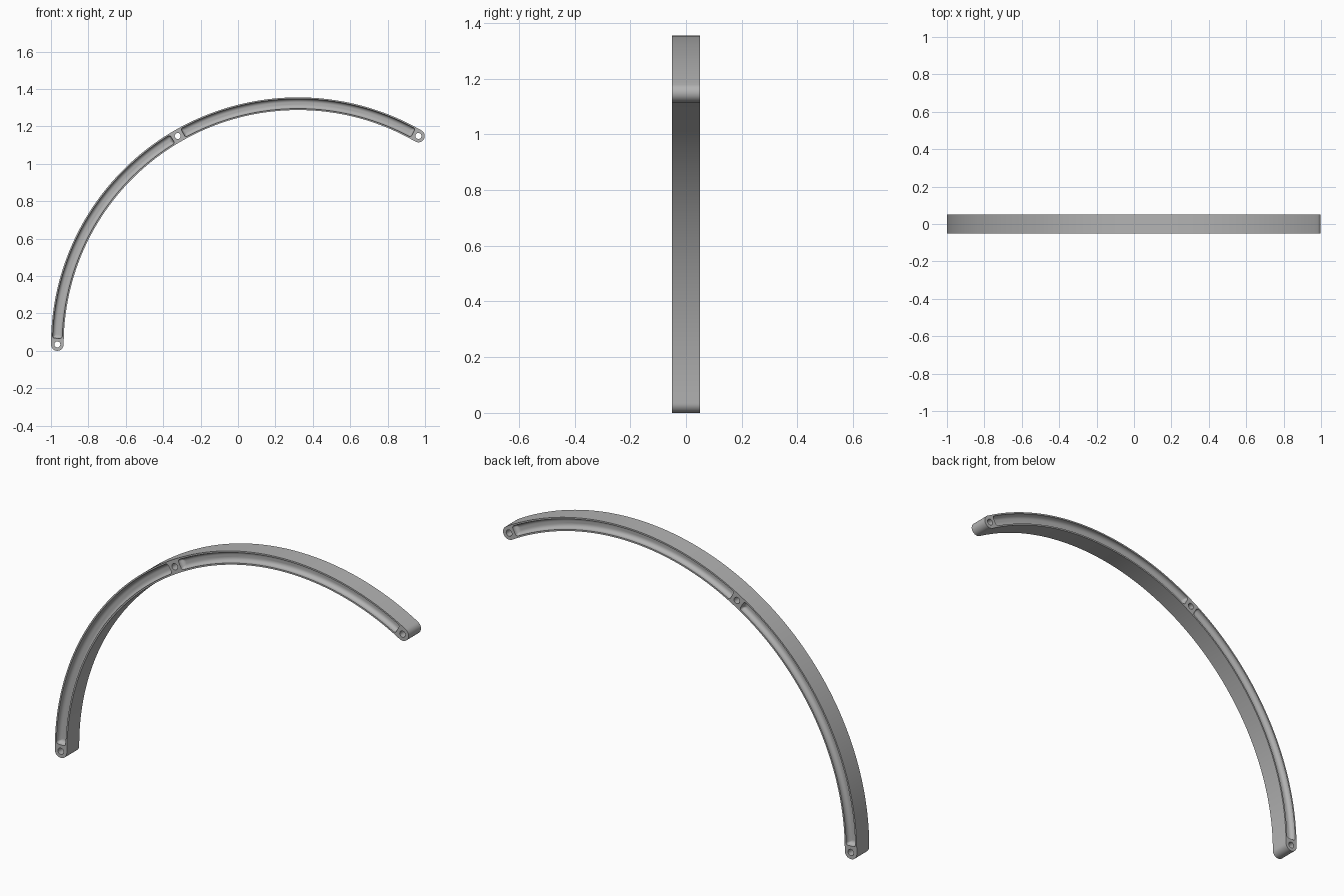
import bpy, bmesh, math
from mathutils import Vector

cube = bpy.data.objects.get("Cube")
if cube:
    bpy.data.objects.remove(cube, do_unlink=True)

R, HALF, DEPTH = 1.287, 0.034, 0.05      # arc radius, half beam width, half thickness
CX, CZ = 0.321, 0.034                    # arc centre
A0, AM, A1 = (math.radians(a) for a in (60, 120, 180))
GROOVE_HALF, GROOVE_DEPTH, FILLET, CORNER = 0.026, 0.026, 0.02, 0.012
BOSS = 0.033                             # solid length kept beside each hole
HOLE = 0.016

metal = bpy.data.materials.new("grey metal")
metal.use_nodes = True
grey = (0.45, 0.45, 0.45, 1)
metal.diffuse_color = grey
metal.node_tree.nodes["Principled BSDF"].inputs["Base Color"].default_value = grey


def on_arc(angle, offset, y):
    r = R + offset
    return Vector((CX + r * math.cos(angle), y, CZ + r * math.sin(angle)))


def loft(name, loops):
    """Closed solid through equal-length loops, capped at both ends."""
    bm = bmesh.new()
    rings = [[bm.verts.new(p) for p in loop] for loop in loops]
    n = len(rings[0])
    for a, b in zip(rings, rings[1:]):
        for i in range(n):
            bm.faces.new((a[i], a[(i + 1) % n], b[(i + 1) % n], b[i]))
    bm.faces.new(rings[0])
    bm.faces.new(rings[-1])
    bmesh.ops.recalc_face_normals(bm, faces=bm.faces)
    mesh = bpy.data.meshes.new(name)
    bm.to_mesh(mesh)
    bm.free()
    mesh.materials.append(metal)
    obj = bpy.data.objects.new(name, mesh)
    bpy.context.collection.objects.link(obj)
    return obj


def slot(a_start, a_end, half, corner, y, steps=60):
    """Rounded rectangle bent along the arc."""
    pts = []
    s0, s1 = a_start * R, a_end * R
    corners = ((s1 - corner, half - corner, 0), (s0 + corner, half - corner, 1),
               (s0 + corner, corner - half, 2), (s1 - corner, corner - half, 3))
    for k, (s, v, quarter) in enumerate(corners):
        for i in range(9):
            t = (quarter + i / 8) * math.pi / 2
            pts.append((s + corner * math.cos(t), v + corner * math.sin(t)))
        # long edges follow the arc, short ends stay straight
        if k in (0, 2):
            s_next = corners[k + 1][0]
            edge = pts[-1][1]
            pts += [(s + (s_next - s) * i / steps, edge) for i in range(1, steps)]
    return [on_arc(s / R, v, y) for s, v in pts]


def groove_cutter(name, a_start, a_end, side):
    end = BOSS / R
    layers = [(0, DEPTH + 0.02), (0, DEPTH - GROOVE_DEPTH + FILLET)]
    for i in range(1, 8):
        t = i / 7 * math.pi / 2
        layers.append((FILLET * (1 - math.cos(t)),
                       DEPTH - GROOVE_DEPTH + FILLET * (1 - math.sin(t))))
    return loft(name, [slot(a_start + end + t / R, a_end - end - t / R, GROOVE_HALF - t,
                            max(0.003, CORNER - t), side * y) for t, y in layers])


# Curved beam with rounded ends
def beam_outline(y, steps=128):
    pts = [on_arc(A0 + (A1 - A0) * i / steps, HALF, y) for i in range(steps + 1)]
    for angle, start in ((A1, 0), (A0, math.pi)):
        centre = on_arc(angle, 0, y)
        if start:
            pts += [on_arc(A1 + (A0 - A1) * i / steps, -HALF, y) for i in range(steps + 1)]
        for i in range(1, 16):
            t = angle + start + i / 16 * math.pi
            pts.append(centre + HALF * Vector((math.cos(t), 0, math.sin(t))))
    return pts


beam = loft("curved_beam", [beam_outline(-DEPTH), beam_outline(DEPTH)])

# Grooves on both sides and three through holes
cutters = []
for side, label in ((-1, "front"), (1, "back")):
    cutters.append(groove_cutter(label + "_upper_groove_cutter", A0, AM, side))
    cutters.append(groove_cutter(label + "_lower_groove_cutter", AM, A1, side))
for angle, label in ((A0, "right"), (AM, "middle"), (A1, "left")):
    rings = []
    for y in (-0.1, 0.1):
        c = on_arc(angle, 0, y)
        rings.append([c + HOLE * Vector((math.cos(k * math.pi / 16), 0, math.sin(k * math.pi / 16)))
                      for k in range(32)])
    cutters.append(loft(label + "_hole_cutter", rings))

bpy.context.view_layer.objects.active = beam
for cutter in cutters:
    mod = beam.modifiers.new(cutter.name, "BOOLEAN")
    mod.operation, mod.solver, mod.object = "DIFFERENCE", "EXACT", cutter
    bpy.ops.object.modifier_apply(modifier=mod.name)
for cutter in cutters:
    bpy.data.objects.remove(cutter, do_unlink=True)

# Smooth shading with crisp edges
bpy.ops.object.select_all(action="DESELECT")
beam.select_set(True)
bpy.ops.object.shade_smooth_by_angle(angle=math.radians(30))
